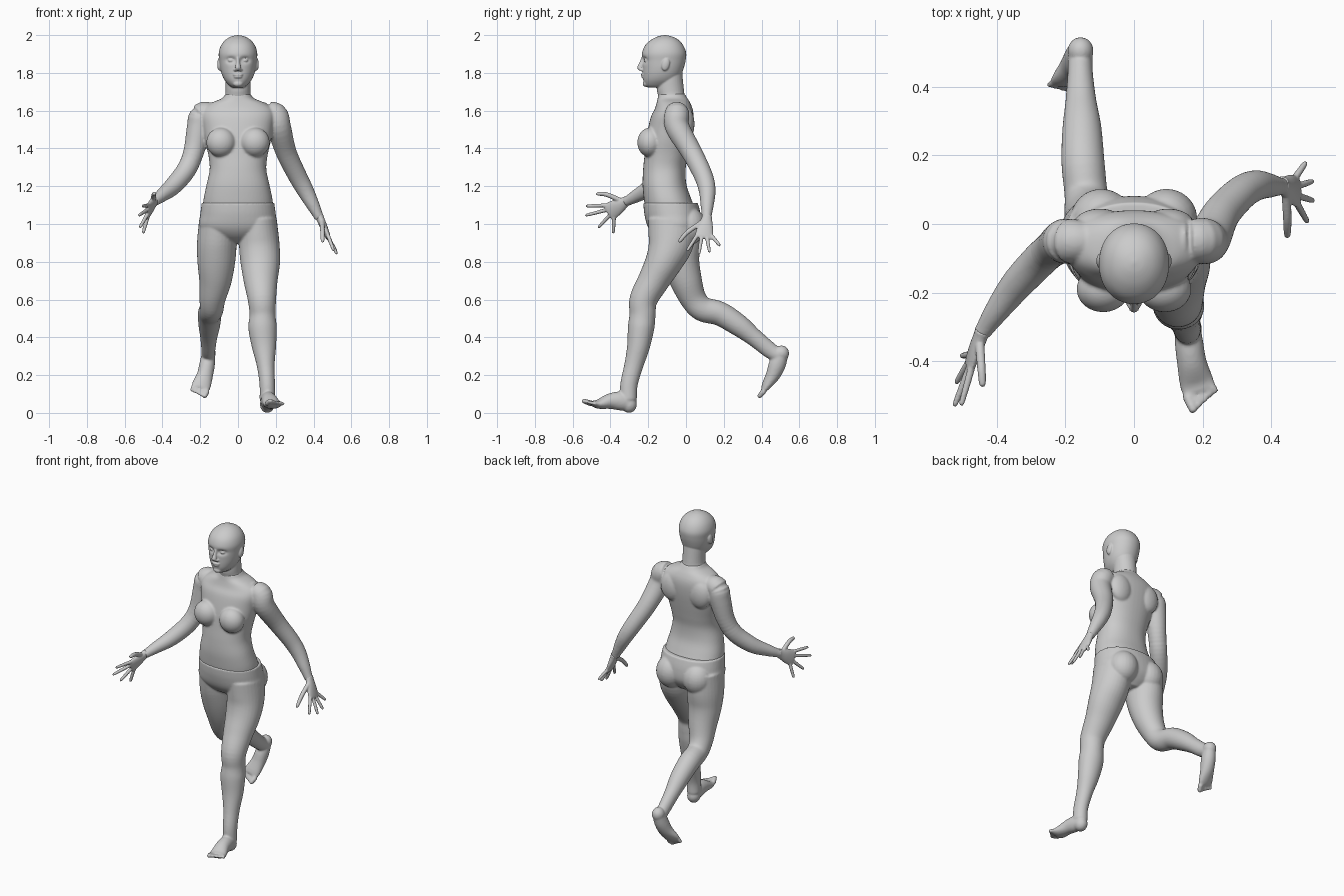
import bpy, bmesh, math
from mathutils import Vector, Matrix

X, Z = Vector((1, 0, 0)), Vector((0, 0, 1))


def spline(p, i, t):
    """Catmull-Rom between keys i and i+1; keys hold x, y, z and two radii."""
    a, b, c, d = p[max(i - 1, 0)], p[i], p[i + 1], p[min(i + 2, len(p) - 1)]
    return [0.5 * (2 * q + (r - o) * t + (2 * o - 5 * q + 4 * r - s) * t * t
                   + (3 * q - o - 3 * r + s) * t ** 3) for o, q, r, s in zip(a, b, c, d)]


def loft(bm, keys, side=X, flat=None, n=32, power=2.0, steps=5):
    """Skin elliptical rings along a smooth path. flat fixes the ring normal."""
    keys = [k if len(k) == 5 else (*k, k[3]) for k in keys]
    pts = [spline(keys, i, s / steps) for i in range(len(keys) - 1) for s in range(steps)]
    pts.append(list(keys[-1]))
    rings = []
    for i, p in enumerate(pts):
        t = flat or (Vector(pts[min(i + 1, len(pts) - 1)][:3]) - Vector(pts[max(i - 1, 0)][:3])).normalized()
        a = (side - t * side.dot(t)).normalized()
        b = t.cross(a)
        ring = []
        for k in range(n):
            c, s = math.cos(2 * math.pi * k / n), math.sin(2 * math.pi * k / n)
            c = math.copysign(abs(c) ** (2 / power), c)
            s = math.copysign(abs(s) ** (2 / power), s)
            ring.append(bm.verts.new(Vector(p[:3]) + a * c * max(p[3], .002) + b * s * max(p[4], .002)))
        rings.append(ring)
    for r, q in zip(rings, rings[1:]):
        for k in range(n):
            bm.faces.new((r[k], r[(k + 1) % n], q[(k + 1) % n], q[k]))
    bm.faces.new(rings[0][::-1])
    bm.faces.new(rings[-1])


def blob(bm, loc, size, rx=0.0):
    m = Matrix.Translation(loc) @ Matrix.Rotation(rx, 4, 'X') @ Matrix.Diagonal((*size, 1))
    bmesh.ops.create_uvsphere(bm, u_segments=24, v_segments=16, radius=1, matrix=m)


def slab(z, front, back, rx):
    return (0, (front + back) / 2, z, rx, (back - front) / 2)


def finish(name, bm, voxel, smooth):
    """Fuse the overlapping volumes of one part into a single smooth skin."""
    bmesh.ops.recalc_face_normals(bm, faces=bm.faces)
    me = bpy.data.meshes.new(name)
    bm.to_mesh(me)
    bm.free()
    ob = bpy.data.objects.new(name, me)
    bpy.context.collection.objects.link(ob)
    r = ob.modifiers.new("fuse", 'REMESH')
    r.mode, r.voxel_size, r.use_smooth_shade = 'VOXEL', voxel, True
    s = ob.modifiers.new("relax", 'SMOOTH')
    s.factor, s.iterations = 0.5, smooth


def digit(bm, base, tip, r, bend=Vector()):
    mid = base.lerp(tip, .5) + bend
    end = base.lerp(tip, .93)
    loft(bm, [(*base, r * 1.1), (*mid, r), (*end, r * .8), (*tip, r * .25)],
         side=Vector((.3, .8, .5)), n=12, steps=4)


def hand(name, wrist, palm, across, tips, thumb):
    bm = bmesh.new()
    w, p, ac = Vector(wrist), Vector(palm), Vector(across).normalized()
    d = (p - w).normalized()
    loft(bm, [(*(w - d * .02), .027, .024), (*w, .029, .021), (*w.lerp(p, .5), .042, .019),
              (*p, .048, .014), (*(p + d * .012), .042, .009)], side=ac, n=24)
    for k, tip in enumerate(tips):
        digit(bm, p + ac * (.037 - .025 * k) - d * .005, Vector(tip), .0098)
    digit(bm, w + d * .015 + ac * .02, Vector(thumb), .0125, ac * .014)
    finish(name, bm, .0042, 2)


def foot(bm, keys, side, big, little):
    """Foot body plus five toes fanned from the big toe to the little one."""
    loft(bm, keys, side=side, n=24)
    ball, big, little = Vector(keys[-1][:3]), Vector(big), Vector(little)
    for k in range(5):
        tip = big.lerp(little, k / 4)
        base = ball + side.normalized() * (-.038 + .019 * k)
        digit(bm, base, tip, .0145 if k == 0 else .0105)


# Head and neck, with eye sockets pressed into the skull
bm = bmesh.new()
loft(bm, [slab(1.722, -.20, -.09, .03), slab(1.735, -.217, -.07, .048), slab(1.76, -.226, -.045, .07),
          slab(1.79, -.229, -.025, .085), slab(1.825, -.23, -.012, .094), slab(1.865, -.232, -.002, .099),
          slab(1.905, -.233, .001, .102), slab(1.945, -.217, -.014, .09), slab(1.975, -.185, -.04, .066),
          slab(1.993, -.148, -.075, .035), slab(2.0, -.115, -.108, .003)], flat=Z, n=64, power=2.1)
for v in bm.verts:
    if v.co.y < -.12:
        for s in (-1, 1):
            q = ((v.co.x - s * .037) / .024) ** 2 + ((v.co.z - 1.868) / .015) ** 2
            v.co.y += .018 * math.exp(-q)
loft(bm, [slab(1.645, -.14, .01, .085), slab(1.68, -.148, -.006, .069), slab(1.72, -.155, -.012, .066),
          slab(1.80, -.15, -.02, .068)], flat=Z)
loft(bm, [(0, -.222, 1.885, .009, .012), (0, -.234, 1.855, .01, .013), (0, -.245, 1.828, .015, .014),
          (0, -.238, 1.812, .016, .01)], flat=Z, n=16)                       # nose
blob(bm, (0, -.23, 1.791), (.026, .009, .0065))                             # lips
blob(bm, (0, -.228, 1.779), (.022, .009, .0075))
blob(bm, (0, -.212, 1.742), (.026, .017, .016))                             # chin
for s in (-1, 1):
    blob(bm, (s * .014, -.232, 1.816), (.009, .012, .008))
    blob(bm, (s * .036, -.209, 1.866), (.017, .014, .0105))
    blob(bm, (s * .099, -.108, 1.845), (.011, .021, .034), -.25)            # ears
finish("head_and_neck", bm, .0042, 2)

# Torso and arms
bm = bmesh.new()
loft(bm, [slab(1.69, -.145, -.008, .066), slab(1.665, -.15, .008, .085), slab(1.642, -.155, .022, .14),
          slab(1.61, -.165, .035, .185), slab(1.57, -.185, .04, .195), slab(1.51, -.2, .036, .186),
          slab(1.44, -.212, .025, .174), slab(1.36, -.22, .01, .156), slab(1.29, -.227, -.002, .15),
          slab(1.21, -.23, .002, .166), slab(1.14, -.224, .025, .181), slab(1.09, -.217, .045, .187)],
     flat=-Z, power=2.25, n=48)
for s in (-1, 1):
    blob(bm, (s * .09, -.19, 1.432), (.078, .068, .078))
    blob(bm, (s * .1, .0, 1.53), (.075, .045, .09))                          # shoulder blades
loft(bm, [(.13, -.05, 1.585, .055), (.195, -.048, 1.578, .066), (.217, -.045, 1.51, .064),
          (.255, .03, 1.38, .055), (.312, .09, 1.26, .05), (.355, .112, 1.18, .045),
          (.397, .112, 1.1, .035), (.422, .11, 1.05, .027), (.432, .11, 1.03, .026)])
loft(bm, [(-.13, -.05, 1.585, .055), (-.19, -.05, 1.578, .066), (-.207, -.052, 1.51, .064),
          (-.235, -.07, 1.38, .055), (-.275, -.105, 1.285, .052), (-.345, -.18, 1.20, .047),
          (-.405, -.26, 1.15, .035), (-.435, -.305, 1.125, .027), (-.445, -.32, 1.117, .026)],
     side=Vector((.5, .2, 1)))
finish("torso_and_arms", bm, .006, 7)

# Hands: tips run index to little finger
hand("left_hand", (.437, .11, 1.025), (.475, .095, .935), (.1, -1, 0),
     [(.507, .005, .858), (.524, .068, .84), (.522, .125, .85), (.502, .18, .885)], (.448, -.04, .905))
hand("right_hand", (-.447, -.325, 1.115), (-.478, -.405, 1.065), (.05, -.5, .8),
     [(-.505, -.53, 1.095), (-.525, -.533, 1.045), (-.52, -.465, .98), (-.503, -.385, .95)],
     (-.442, -.475, 1.163))

# Pelvis, legs and feet
bm = bmesh.new()
loft(bm, [slab(1.112, -.226, .062, .192), slab(1.05, -.22, .078, .2), slab(.98, -.2, .08, .205),
          slab(.93, -.16, .055, .14), slab(.895, -.1, .02, .05)], flat=-Z, power=2.2, n=48)
for s in (-1, 1):
    blob(bm, (s * .095, .015, .99), (.09, .088, .1))
loft(bm, [(.105, -.07, 1.02, .1, .13), (.112, -.08, .9, .107, .12), (.118, -.118, .8, .105, .098),
          (.12, -.172, .7, .09, .083), (.127, -.225, .6, .075, .074), (.13, -.23, .52, .069, .069),
          (.13, -.238, .45, .075, .07), (.138, -.252, .35, .064, .06), (.147, -.277, .25, .047, .05),
          (.155, -.302, .15, .041, .046), (.156, -.305, .07, .042, .045)])
loft(bm, [(-.105, -.05, 1.02, .1, .13), (-.112, -.04, .9, .105, .12), (-.115, -.028, .8, .1, .1),
          (-.12, .0, .7, .086, .085), (-.135, .038, .605, .069, .07), (-.14, .088, .55, .063, .066),
          (-.149, .18, .525, .063, .064), (-.152, .28, .463, .057, .058), (-.155, .36, .4, .045, .047),
          (-.157, .44, .335, .037, .043), (-.157, .485, .305, .036, .038)])
blob(bm, (.155, -.302, .045), (.039, .042, .045))
foot(bm, [(.155, -.285, .045, .034, .036), (.16, -.34, .062, .041, .05), (.168, -.4, .062, .043, .042),
          (.182, -.46, .047, .05, .026), (.192, -.49, .05, .05, .016)],
     Vector((1, .35, 0)), (.176, -.55, .066), (.243, -.49, .048))
blob(bm, (-.156, .505, .315), (.038, .041, .042))
foot(bm, [(-.155, .51, .325, .034, .034), (-.163, .485, .26, .041, .045), (-.175, .46, .2, .043, .038),
          (-.192, .427, .15, .05, .025), (-.2, .412, .128, .048, .016)],
     Vector((-1, 0, .35)), (-.18, .383, .082), (-.248, .405, .115))
finish("pelvis_and_legs", bm, .006, 5)
